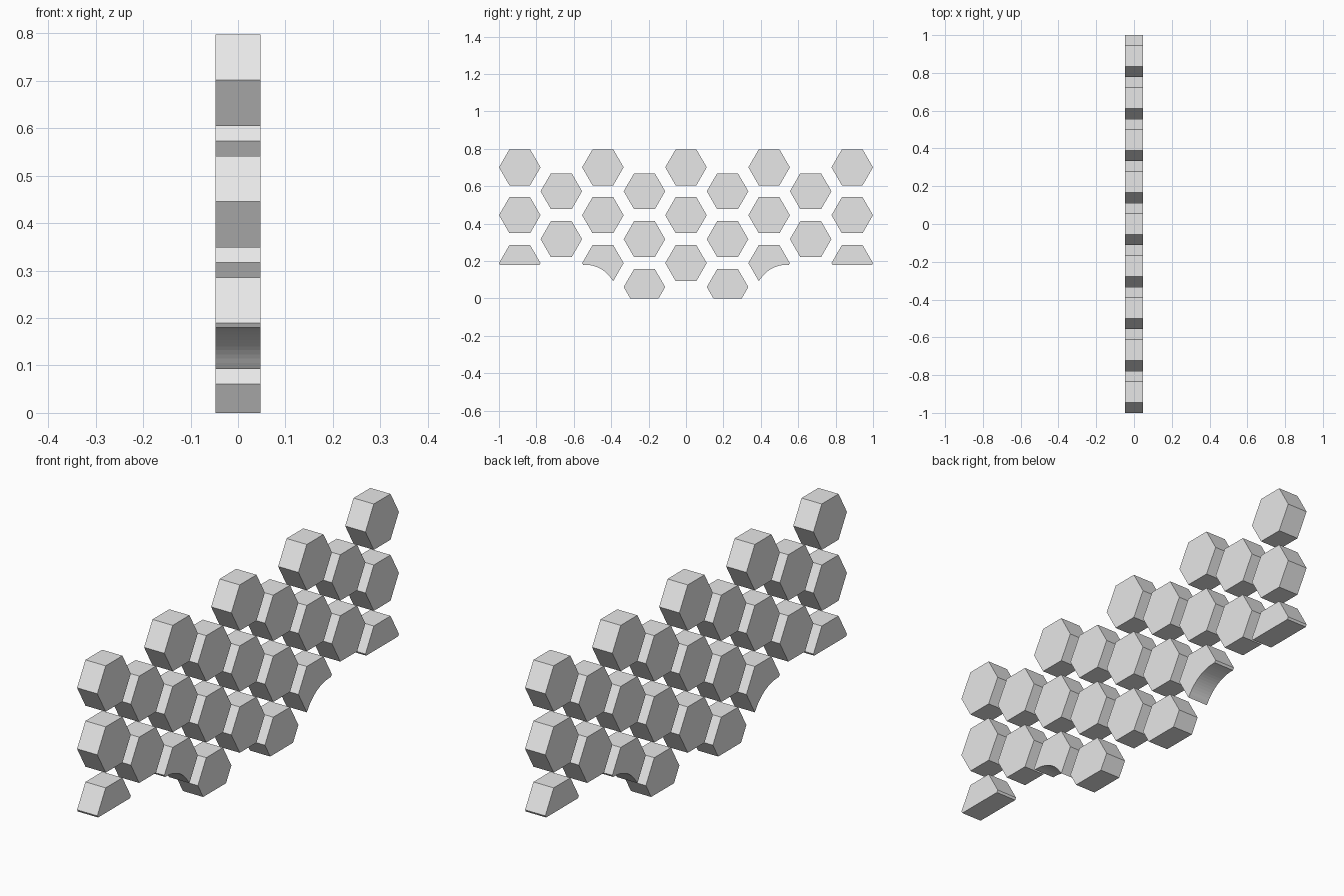
import bpy
import bmesh
from math import sin, cos, pi, radians

if "Cube" in bpy.data.objects:
    bpy.data.objects.remove(bpy.data.objects["Cube"], do_unlink=True)

HALF_DEPTH = 0.047
RADIUS = 0.111
COLUMN_STEP = 0.2222
ROW_STEP = 0.256
TOP_ROW = 0.701

grey = bpy.data.materials.new("light_grey")
grey.use_nodes = True
grey.diffuse_color = (0.8, 0.8, 0.8, 1)
grey.node_tree.nodes["Principled BSDF"].inputs["Base Color"].default_value = (0.8, 0.8, 0.8, 1)


def hexagon(y, z):
    return [(y + RADIUS * cos(i * pi / 3), z + RADIUS * sin(i * pi / 3)) for i in range(6)]


def prism(name, outline, floor=None):
    """Extrude a y-z outline across the depth, trimmed flat at the floor."""
    bm = bmesh.new()
    face = bm.faces.new([bm.verts.new((-HALF_DEPTH, y, z)) for y, z in outline])
    if floor is not None:
        bmesh.ops.bisect_plane(bm, geom=bm.verts[:] + bm.edges[:] + bm.faces[:],
                               plane_co=(0, 0, floor), plane_no=(0, 0, -1),
                               clear_outer=True)
    out = bmesh.ops.extrude_face_region(bm, geom=bm.faces[:])
    moved = [v for v in out["geom"] if isinstance(v, bmesh.types.BMVert)]
    bmesh.ops.translate(bm, verts=moved, vec=(2 * HALF_DEPTH, 0, 0))
    bmesh.ops.recalc_face_normals(bm, faces=bm.faces[:])
    mesh = bpy.data.meshes.new(name)
    bm.to_mesh(mesh)
    bm.free()
    mesh.materials.append(grey)
    obj = bpy.data.objects.new(name, mesh)
    bpy.context.collection.objects.link(obj)
    return obj


def arch_outline(side):
    """Hexagon whose lower edge is scooped out by a round arch."""
    y, z = 2 * COLUMN_STEP, TOP_ROW - 2 * ROW_STEP
    corners = hexagon(y, z)
    scoop = [(0.54 + 0.171 * cos(radians(a)), 0.009 + 0.171 * sin(radians(a)))
             for a in range(146, 89, -4)]
    points = corners[:4] + [corners[4]] + scoop + [(y + RADIUS - 0.006, 0.18)]
    return [(side * py, pz) for py, pz in points]


# Honeycomb of tiles: odd columns sit half a row lower
for column in range(-4, 5):
    odd = abs(column) % 2
    for row in range(3):
        y = column * COLUMN_STEP
        z = TOP_ROW - (row + odd / 2) * ROW_STEP
        name = f"tile_column_{column + 5}_row_{row + 1}"
        if row == 2 and abs(column) == 3:
            continue
        if row == 2 and abs(column) == 2:
            # Tiles beside the arches
            prism(name, arch_outline(1 if column > 0 else -1))
        elif row == 2 and abs(column) == 4:
            # Trimmed end tiles
            prism(name, hexagon(y, z), 0.18)
        elif row == 2 and odd:
            # Trimmed feet
            prism(name, hexagon(y, z), 0)
        else:
            prism(name, hexagon(y, z))
